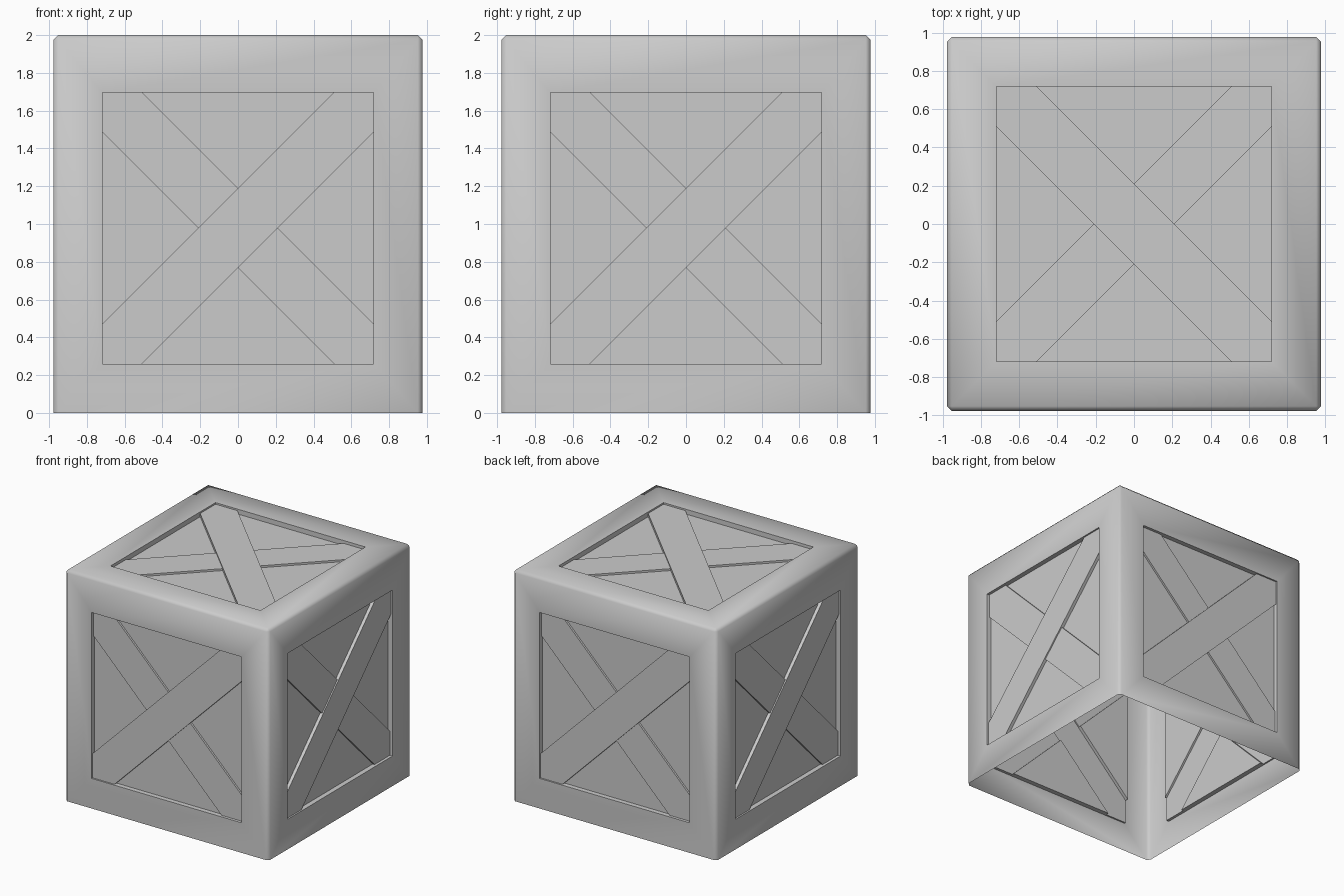
import bpy
import bmesh
import math
from mathutils import Matrix, Vector

if "Cube" in bpy.data.objects:
    bpy.data.objects.remove(bpy.data.objects["Cube"])

W = 0.977          # half width of the crate
H = 2.0            # height
PANEL_Z = 0.978    # centre height of the side panels
P, C = 0.718, 0.21  # panel half size, brace half width along the axes
Q = P - C
MAIN, SECOND, FLOOR = -0.014, -0.025, -0.042  # recess depths

grey = bpy.data.materials.new("crate_grey")
grey.diffuse_color = (0.6, 0.6, 0.6, 1)
grey.use_nodes = True
grey.node_tree.nodes["Principled BSDF"].inputs["Base Color"].default_value = grey.diffuse_color


def finish(bm, name, matrix=Matrix()):
    mesh = bpy.data.meshes.new(name)
    bm.to_mesh(mesh)
    bm.free()
    mesh.materials.append(grey)
    obj = bpy.data.objects.new(name, mesh)
    obj.matrix_world = matrix
    bpy.context.collection.objects.link(obj)
    bpy.ops.object.select_all(action='DESELECT')
    obj.select_set(True)
    bpy.context.view_layer.objects.active = obj
    bpy.ops.object.shade_smooth_by_angle(angle=math.radians(50))
    return obj


# Placement of the four side panels and the top panel
places = {}
for k, side in enumerate(("front", "right", "back", "left")):
    places[side] = (Matrix.Rotation(k * math.pi / 2, 4, 'Z')
                    @ Matrix.Translation((0, -W, PANEL_Z))
                    @ Matrix.Rotation(math.pi / 2, 4, 'X'))
places["top"] = Matrix.Translation((0, 0, H)) @ Matrix.Rotation(math.pi / 2, 4, 'Z')

# Frame: open-bottomed box with softened edges and a square opening per side
bm = bmesh.new()
bmesh.ops.create_cube(bm, size=2)
for v in bm.verts:
    v.co = Vector((v.co.x * W, v.co.y * W, (v.co.z + 1) * H / 2))
bottom = [f for f in bm.faces if f.normal.z < -0.5]
bmesh.ops.delete(bm, geom=bottom, context='FACES_ONLY')
edges = [e for e in bm.edges if len(e.link_faces) == 2]
bmesh.ops.bevel(bm, geom=edges, offset=0.025, segments=1, profile=0.5, affect='EDGES')
bm.normal_update()
for f in [f for f in bm.faces if f.calc_area() > 2]:
    normal = f.normal.copy()
    m = max(places.values(), key=lambda t: (t.to_3x3() @ Vector((0, 0, 1))).dot(normal))
    corners = [m @ Vector((x, y, 0)) for x in (-P, P) for y in (-P, P)]
    outer = list(f.verts)
    inner = [bm.verts.new(min(corners, key=lambda c: (c - v.co).length)) for v in outer]
    bm.faces.remove(f)
    n = len(outer)
    for i in range(n):
        j = (i + 1) % n
        bm.faces.new((outer[i], outer[j], inner[j], inner[i]))
finish(bm, "crate_frame")

# Panel layout: crossed braces over a recessed floor
half = [
    (SECOND, [(-P, P), (-P, Q), (-C, 0), (0, C), (-Q, P)]),
    (FLOOR, [(-P, Q), (-P, -Q), (-C, 0)]),
    (FLOOR, [(-Q, P), (0, C), (Q, P)]),
]
regions = [(MAIN, [(-P, -P), (-Q, -P), (0, -C), (C, 0), (P, Q),
                   (P, P), (Q, P), (0, C), (-C, 0), (-P, -Q)])]
regions += half + [(d, [(-x, -y) for x, y in pts]) for d, pts in half]


def panel(name, matrix):
    bm = bmesh.new()
    depth = {}
    for d, pts in regions:
        bm.faces.new([bm.verts.new((x, y, d)) for x, y in pts])
        for a, b in zip(pts, pts[1:] + pts[:1]):
            depth[a, b] = d
    # Step walls between neighbouring regions and up to the frame
    for (a, b), d in depth.items():
        top = depth.get((b, a), 0.0)
        if top > d:
            quad = ((*a, d), (*a, top), (*b, top), (*b, d))
            bm.faces.new([bm.verts.new(co) for co in quad])
    bmesh.ops.remove_doubles(bm, verts=bm.verts, dist=1e-5)
    finish(bm, name, matrix)


for side, m in places.items():
    panel(side + "_braced_panel", m)
